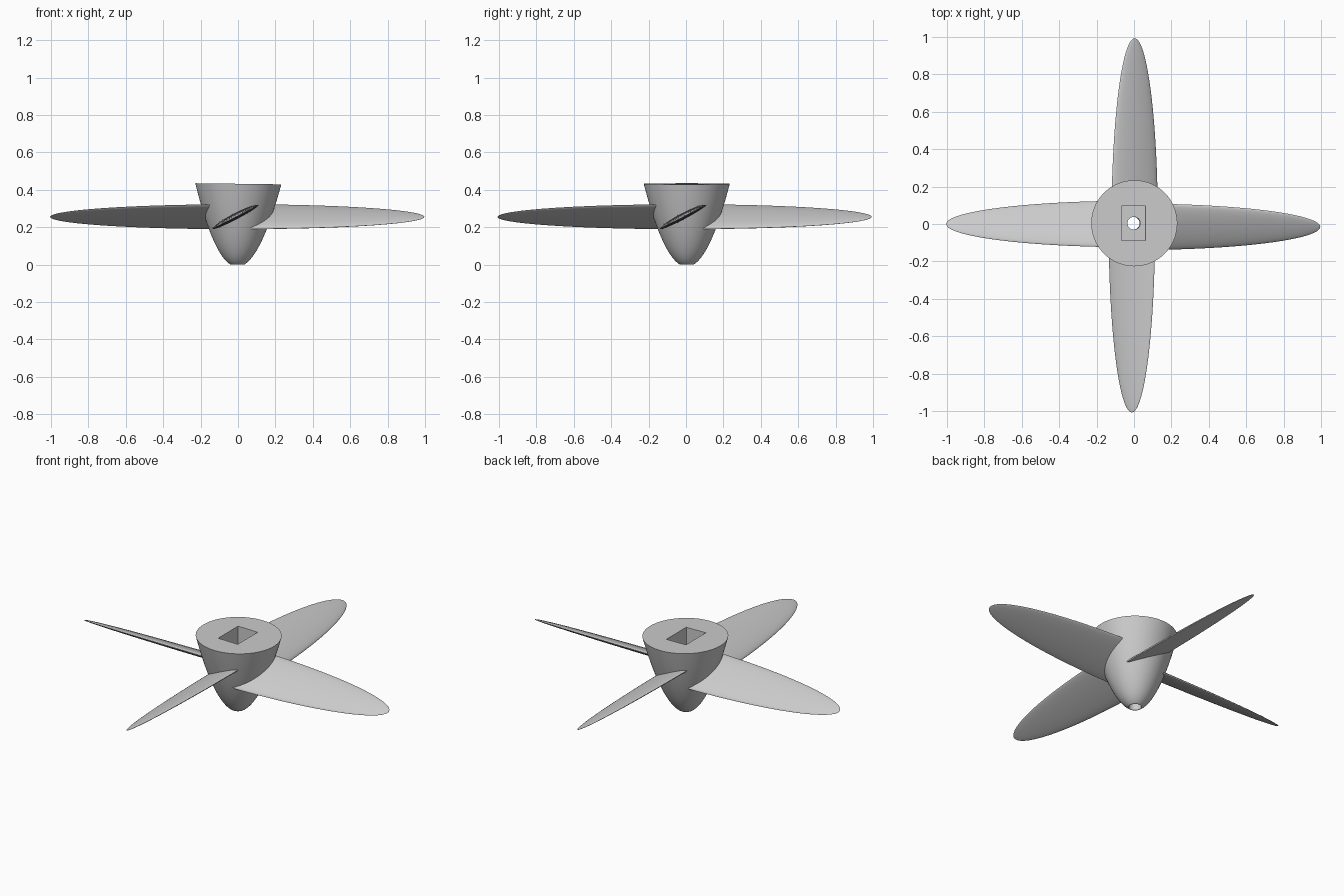
import bpy, bmesh
from math import sin, cos, pi, sqrt, radians
from mathutils import Matrix, Vector

if "Cube" in bpy.data.objects:
    bpy.data.objects.remove(bpy.data.objects["Cube"], do_unlink=True)

grey = bpy.data.materials.new("light grey")
grey.use_nodes = True
grey.diffuse_color = (0.6, 0.6, 0.6, 1)
grey.node_tree.nodes["Principled BSDF"].inputs["Base Color"].default_value = (0.6, 0.6, 0.6, 1)

HEIGHT, R_TOP, R_TIP = 0.432, 0.23, 0.037
TILT = Matrix.Translation((-0.004, 0.004, 0)) @ Matrix.Rotation(radians(0.75), 4, "Y")


def make_object(name, bm):
    bmesh.ops.recalc_face_normals(bm, faces=bm.faces)
    mesh = bpy.data.meshes.new(name)
    bm.to_mesh(mesh)
    bm.free()
    mesh.materials.append(grey)
    ob = bpy.data.objects.new(name, mesh)
    bpy.context.collection.objects.link(ob)
    return ob


def loft(name, rings):
    """Skin a list of equal point rings and cap both ends."""
    bm = bmesh.new()
    loops = [[bm.verts.new(p) for p in ring] for ring in rings]
    n = len(loops[0])
    for a, b in zip(loops, loops[1:]):
        for i in range(n):
            j = (i + 1) % n
            bm.faces.new((a[i], a[j], b[j], b[i]))
    bm.faces.new(loops[0])
    bm.faces.new(loops[-1])
    return make_object(name, bm)


def activate(ob):
    bpy.ops.object.select_all(action="DESELECT")
    ob.select_set(True)
    bpy.context.view_layer.objects.active = ob


def cut(ob, cutter):
    mod = ob.modifiers.new("cut", "BOOLEAN")
    mod.operation, mod.solver, mod.object = "DIFFERENCE", "EXACT", cutter
    activate(ob)
    bpy.ops.object.modifier_apply(modifier=mod.name)


# Hub: a paraboloid nose, leaning very slightly
def hub_ring(t):
    r = sqrt(R_TIP ** 2 + (R_TOP ** 2 - R_TIP ** 2) * t)
    return [TILT @ Vector((r * cos(2 * pi * i / 96), r * sin(2 * pi * i / 96), HEIGHT * t))
            for i in range(96)]


hub = loft("hub", [hub_ring((k / 24) ** 1.6) for k in range(25)])


# Blades: elliptical outline, pitched lens section
PITCH = radians(27.5)
CHORD = Vector((0, cos(PITCH), sin(PITCH)))
NORMAL = Vector((0, -sin(PITCH), cos(PITCH)))


def blade_ring(r):
    w = sqrt(1 - r * r)
    ring = []
    for k in range(40):
        a = 2 * pi * k / 40
        thick = 0.022 if sin(a) > 0 else 0.014
        ring.append(Vector((r, -0.0075, 0)) + w * (CHORD * 0.14 * cos(a) + NORMAL * thick * sin(a)))
    return ring


blades = []
for i, side in enumerate(("left", "back", "right", "front")):
    blade = loft(side + "_blade", [blade_ring(sin(0.02 + (pi / 2 - 0.03) * k / 32)) for k in range(33)])
    blade.data.transform(Matrix.Translation((-0.004, -0.0075, 0.255)) @ Matrix.Rotation(i * pi / 2, 4, "Z"))
    blades.append(blade)
for blade in blades:
    cut(blade, hub)

# Rectangular shaft pocket and the bore through the nose
bm = bmesh.new()
bmesh.ops.create_cube(bm, size=1, matrix=TILT @ Matrix.Translation((-0.005, 0, HEIGHT))
                      @ Matrix.Diagonal((0.128, 0.186, 0.4, 1)))
pocket = make_object("pocket_cutter", bm)
bm = bmesh.new()
bmesh.ops.create_cone(bm, cap_ends=True, segments=48, radius1=0.034, radius2=0.034, depth=1, matrix=TILT)
bore = make_object("bore_cutter", bm)
for cutter in (pocket, bore):
    cutter.hide_render = True
    cut(hub, cutter)
    bpy.data.objects.remove(cutter, do_unlink=True)

for ob in [hub] + blades:
    activate(ob)
    bpy.ops.object.shade_smooth_by_angle(angle=radians(35))
